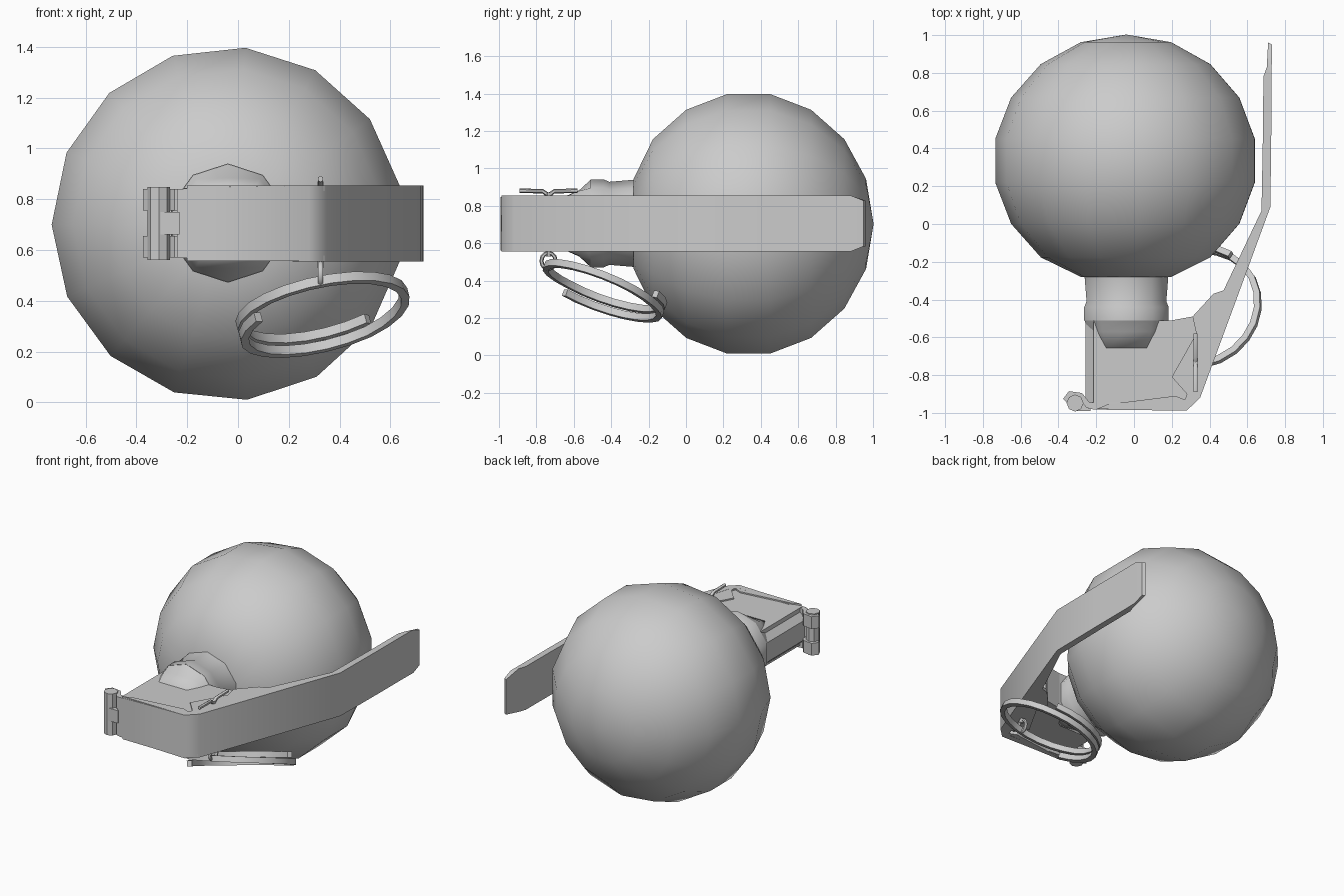
import bpy, bmesh, math
from mathutils import Vector, Matrix

if "Cube" in bpy.data.objects:
    bpy.data.objects.remove(bpy.data.objects["Cube"])


def finish(name, bm, smooth=None):
    bmesh.ops.recalc_face_normals(bm, faces=bm.faces)
    me = bpy.data.meshes.new(name)
    bm.to_mesh(me)
    bm.free()
    ob = bpy.data.objects.new(name, me)
    bpy.context.collection.objects.link(ob)
    if smooth:
        bpy.ops.object.select_all(action='DESELECT')
        bpy.context.view_layer.objects.active = ob
        ob.select_set(True)
        bpy.ops.object.shade_smooth_by_angle(angle=math.radians(smooth))
    return ob


def loft(name, rings, smooth=None):
    """Skin a row of equal-length point loops and cap both ends."""
    bm = bmesh.new()
    rows = [[bm.verts.new(p) for p in r] for r in rings]
    n = len(rows[0])
    for a, b in zip(rows, rows[1:]):
        for i in range(n):
            bm.faces.new((a[i], a[(i + 1) % n], b[(i + 1) % n], b[i]))
    bm.faces.new(rows[0])
    bm.faces.new(rows[-1])
    return finish(name, bm, smooth)


def plate(name, outline, z0, z1, smooth=None):
    return loft(name, [[(x, y, z) for x, y in outline] for z in (z0, z1)], smooth)


def box(name, x0, x1, y0, y1, z0, z1):
    return plate(name, [(x0, y0), (x1, y0), (x1, y1), (x0, y1)], z0, z1)


def tube(name, path, r, sides=6):
    """Round wire along a path of points."""
    pts = [Vector(p) for p in path]
    rings = []
    for i, p in enumerate(pts):
        t = (pts[min(i + 1, len(pts) - 1)] - pts[max(i - 1, 0)]).normalized()
        u = t.cross(Vector((1, 0.01, 0.02))).normalized()
        v = t.cross(u)
        rings.append([p + r * (math.cos(k * math.tau / sides) * u + math.sin(k * math.tau / sides) * v)
                      for k in range(sides)])
    return loft(name, rings, 60)


# round body: coarse sphere, slightly turned, flattened where the neck joins
bm = bmesh.new()
place = (Matrix.Translation((-0.04, 0.335, 0.703)) @ Matrix.Diagonal((0.705, 0.668, 0.708, 1))
         @ Matrix.Rotation(0.1, 4, 'Y') @ Matrix.Rotation(math.pi / 2, 4, 'X'))
bmesh.ops.create_uvsphere(bm, u_segments=15, v_segments=9, radius=1, matrix=place)
for vert in bm.verts:
    vert.co.y = max(vert.co.y, -0.28)
finish("round_body", bm, 60)

# neck collar, turned about the y axis, sloping into the flat head
cx, cz = -0.04, 0.706
def ring(y, r, limit=1):
    pts = []
    for k in range(10):
        a = k * math.tau / 10 + 0.314
        dz = max(-limit, min(limit, r * math.sin(a)))
        pts.append((cx + r * math.cos(a), y, cz + dz))
    return pts

loft("neck_collar", [ring(y, r) for y, r in
     ((-0.2, 0.235), (-0.29, 0.232), (-0.41, 0.222), (-0.44, 0.235), (-0.51, 0.235))], 40)
loft("head_shoulder", [ring(-0.51, 0.233), ring(-0.57, 0.215, 0.178), ring(-0.66, 0.18, 0.138)], 70)

# head block with its side rail
plate("head_block", [(-0.215, -0.51), (0.2, -0.51), (0.31, -0.49), (0.42, -0.38), (0.5, -0.42),
                     (0.31, -0.94), (0.25, -0.965), (-0.215, -0.965)], 0.585, 0.845)
loft("head_rail", [[(-0.20, y, 0.83), (-0.258, y, 0.775), (-0.258, y, 0.64), (-0.20, y, 0.585)]
                   for y in (-0.96, -0.51)])

# lever strap: outer point, inner point, half width
zc = 0.705
strap = [(-0.24, -0.98, -0.24, -0.945, 0.135), (-0.1, -0.985, -0.1, -0.945, 0.143),
         (0.28, -0.987, 0.25, -0.945, 0.15), (0.35, -0.92, 0.30, -0.90, 0.15),
         (0.553, -0.37, 0.47, -0.36, 0.15), (0.722, 0.09, 0.675, 0.07, 0.15),
         (0.727, 0.5, 0.683, 0.5, 0.15), (0.728, 0.78, 0.685, 0.78, 0.15),
         (0.73, 0.88, 0.703, 0.83, 0.15), (0.73, 0.95, 0.71, 0.96, 0.122)]
loft("lever_strap", [[(ox, oy, zc - h), (ox, oy, zc + h), (ix, iy, zc + h), (ix, iy, zc - h)]
                     for ox, oy, ix, iy, h in strap], 50)

# lever cheeks, one above and one below the head
cheek = [(0.34, -0.93), (0.27, -0.983), (-0.2, -0.98), (-0.14, -0.955), (0.22, -0.91), (0.27, -0.93),
         (0.28, -0.9), (0.2, -0.81), (0.33, -0.58), (0.31, -0.49), (0.42, -0.37), (0.48, -0.35), (0.552, -0.37)]
for name, z in (("upper_cheek", 0.833), ("lower_cheek", 0.557)):
    plate(name, cheek, z, z + 0.021)

# hinge barrel and knuckles
def octagon(x, y, r):
    return [(x + r * math.cos(k * math.tau / 8), y + r * math.sin(k * math.tau / 8)) for k in range(8)]

plate("hinge_barrel", octagon(-0.312, -0.948, 0.045), 0.56, 0.848)
hook = [(-0.375, -0.925), (-0.345, -0.885), (-0.275, -0.895), (-0.215, -0.97), (-0.25, -0.975),
        (-0.29, -0.925), (-0.34, -0.925), (-0.355, -0.945)]
for z in (0.57, 0.755):
    plate("hinge_knuckle", hook, z, z + 0.085)
box("hinge_tongue", -0.31, -0.23, -0.99, -0.93, 0.662, 0.75)

# safety pin with spread ends and an eye for the ring
px, py = 0.325, -0.735
tube("safety_pin", [(px, py, 0.53), (px, py, 0.87)], 0.013)
for end in (-0.89, -0.58):
    tube("pin_leg", [(px, py, 0.855), (px, py + (end - py) * 0.2, 0.878), (px, end, 0.88)], 0.012)
tube("pin_eye", [(px, py + 0.038 * math.sin(a), 0.505 + 0.043 * math.cos(a))
                 for a in (k * math.tau / 12 for k in range(13))], 0.011)

# split pull ring: one and a half coils in a tilted plane
centre = Vector((0.335, -0.44, 0.355))
nrm = Vector((-0.26, 0.36, 1)).normalized()
u = Vector((1, 0, 0.26)).normalized()
v = nrm.cross(u)
rings = []
for i in range(34):
    t = i / 33
    a = math.radians(220 - 520 * t)
    out = math.cos(a) * u + math.sin(a) * v
    off = -0.025 + 0.05 * min(1, max(0, (t - 0.31) / 0.38))
    p = centre + nrm * off
    rings.append([p + out * r + nrm * h for r, h in
                  ((0.312, -0.019), (0.345, -0.019), (0.345, 0.019), (0.312, 0.019))])
loft("pull_ring", rings, 40)
